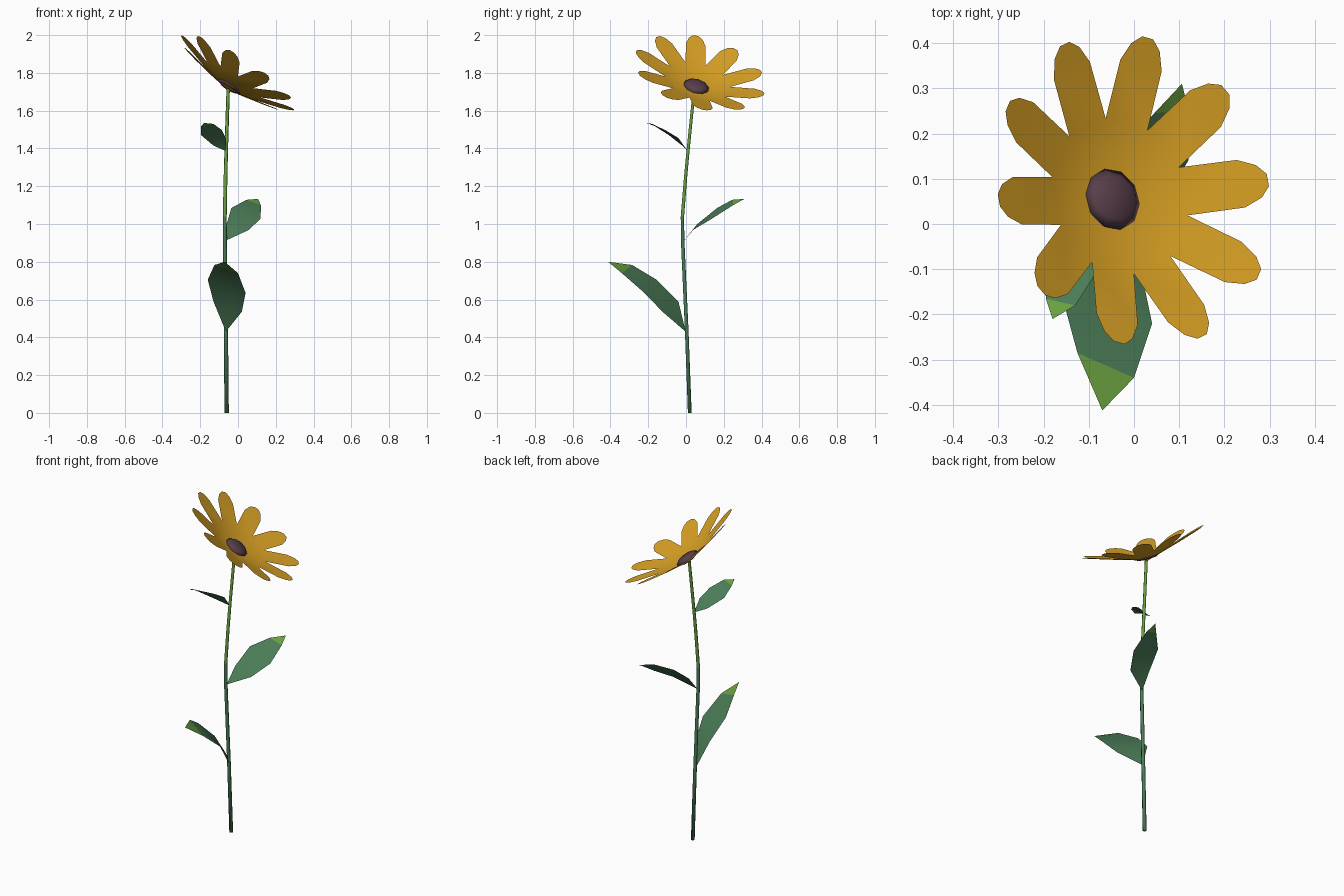
import bpy, math
from mathutils import Vector

if "Cube" in bpy.data.objects:
    bpy.data.objects.remove(bpy.data.objects["Cube"])


def material(name, rgb):
    m = bpy.data.materials.new(name)
    m.diffuse_color = (*rgb, 1)
    m.use_nodes = True
    m.node_tree.nodes["Principled BSDF"].inputs["Base Color"].default_value = m.diffuse_color
    return m


DARK_GREEN = material("dark_green", (0.07, 0.20, 0.095))
LIGHT_GREEN = material("light_green", (0.14, 0.35, 0.05))
YELLOW = material("golden_yellow", (0.70, 0.36, 0.018))
PURPLE = material("purple_brown", (0.10, 0.05, 0.07))


def build(name, verts, faces, mats, rule=None, smooth=False):
    me = bpy.data.meshes.new(name)
    me.from_pydata([tuple(v) for v in verts], [], faces)
    for m in mats:
        me.materials.append(m)
    for p in me.polygons:
        p.use_smooth = smooth
        if rule:
            p.material_index = rule(p)
    me.update()
    ob = bpy.data.objects.new(name, me)
    bpy.context.collection.objects.link(ob)
    return ob


# Stem: thin six-sided tube along a bent path, paler towards the top
path = [(-.06, .02, 0), (-.064, .004, .43), (-.07, -.018, .92), (-.07, -.019, 1.04),
        (-.066, -.002, 1.25), (-.062, .012, 1.4), (-.052, .044, 1.715)]
N = 6
verts, faces = [], []
for i, p in enumerate(path):
    r = .0115 - .0025 * i / (len(path) - 1)
    for k in range(N):
        a = math.tau * k / N
        verts.append((p[0] + r * math.cos(a), p[1] + r * math.sin(a), p[2]))
    if i:
        for k in range(N):
            b, c = (i - 1) * N, (k + 1) % N
            faces.append((b + k, b + c, b + N + c, b + N + k))
faces.append(tuple(reversed(range(N))))
build("stem", verts, faces, [DARK_GREEN, LIGHT_GREEN],
      lambda p: int(p.center.z > 1.1), True)


# Leaves: base, three left/right edge pairs, tip; last section is pale
def leaf(name, base, left, right, tip):
    v = [Vector(base)]
    for l, r in zip(left, right):
        l, r = Vector(l), Vector(r)
        v += [l, (l + r) / 2, r]
    v.append(Vector(tip))
    f = [(0, 2, 1), (0, 3, 2)]
    for i in (1, 4):
        f += [(i, i + 1, i + 4, i + 3), (i + 1, i + 2, i + 5, i + 4)]
    f += [(7, 8, 10), (8, 9, 10)]
    build(name, v, f, [DARK_GREEN, LIGHT_GREEN], lambda p: int(p.index >= 6), True)


leaf("lower_leaf", (-.064, -.002, .43),
     [(-.13, -.04, .59), (-.16, -.156, .705), (-.125, -.285, .783)],
     [(.02, -.124, .535), (.04, -.22, .635), (0, -.34, .74)],
     (-.07, -.412, .80))
leaf("middle_leaf", (-.069, -.012, .91),
     [(-.06, .06, 1.0), (-.035, .165, 1.085), (.045, .245, 1.128)],
     [(.06, .04, .97), (.12, .14, 1.03), (.121, .25, 1.1)],
     (.106, .31, 1.133))
leaf("upper_leaf", (-.062, .01, 1.385),
     [(-.13, -.02, 1.415), (-.195, -.09, 1.47), (-.195, -.165, 1.518)],
     [(-.065, -.04, 1.455), (-.085, -.11, 1.497), (-.13, -.18, 1.53)],
     (-.18, -.21, 1.535))

# Frame of the tilted flower head
base = Vector((-.058, .05, 1.712))
n = Vector((.525, .228, .82)).normalized()
u = (Vector((1, 0, 0)) - n * n.x).normalized()
w = n.cross(u)

# Petals: ten fused petals forming a shallow cone
COUNT, RISE = 10, math.radians(16.8)
rho = .168
half = rho * math.tan(math.pi / COUNT)
outline = [(rho / math.cos(RISE), half), (.31, .054), (.352, .037), (.373, .014)]
verts, faces = [base], []
for k in range(COUNT):
    a = math.radians(12) + math.tau * k / COUNT
    radial = u * math.cos(a) + w * math.sin(a)
    across = w * math.cos(a) - u * math.sin(a)
    along = radial * math.cos(RISE) + n * math.sin(RISE)
    s = len(verts)
    for d, h in outline:
        verts += [base + along * d - across * h, base + along * d + across * h]
    faces.append((0, s, s + 1))
    for i in range(s, s + 6, 2):
        faces.append((i, i + 2, i + 3, i + 1))
petals = build("petals", verts, faces, [YELLOW], None, True)
import bmesh
bm = bmesh.new()
bm.from_mesh(petals.data)
bmesh.ops.remove_doubles(bm, verts=bm.verts, dist=.001)
bm.to_mesh(petals.data)
bm.free()

# Flower centre: low ten-sided dome
verts, faces = [], []
rings = [(.05, .01), (.07, .02), (.05, .036)]
for i, (r, h) in enumerate(rings):
    for k in range(10):
        a = math.tau * k / 10
        verts.append(base + n * h + (u * math.cos(a) + w * math.sin(a)) * r)
        if i:
            b, c = (i - 1) * 10, (k + 1) % 10
            faces.append((b + k, b + c, b + 10 + c, b + 10 + k))
verts.append(base + n * .042)
faces += [(20 + k, 20 + (k + 1) % 10, 30) for k in range(10)]
build("flower_centre", verts, faces, [PURPLE], None, True)
